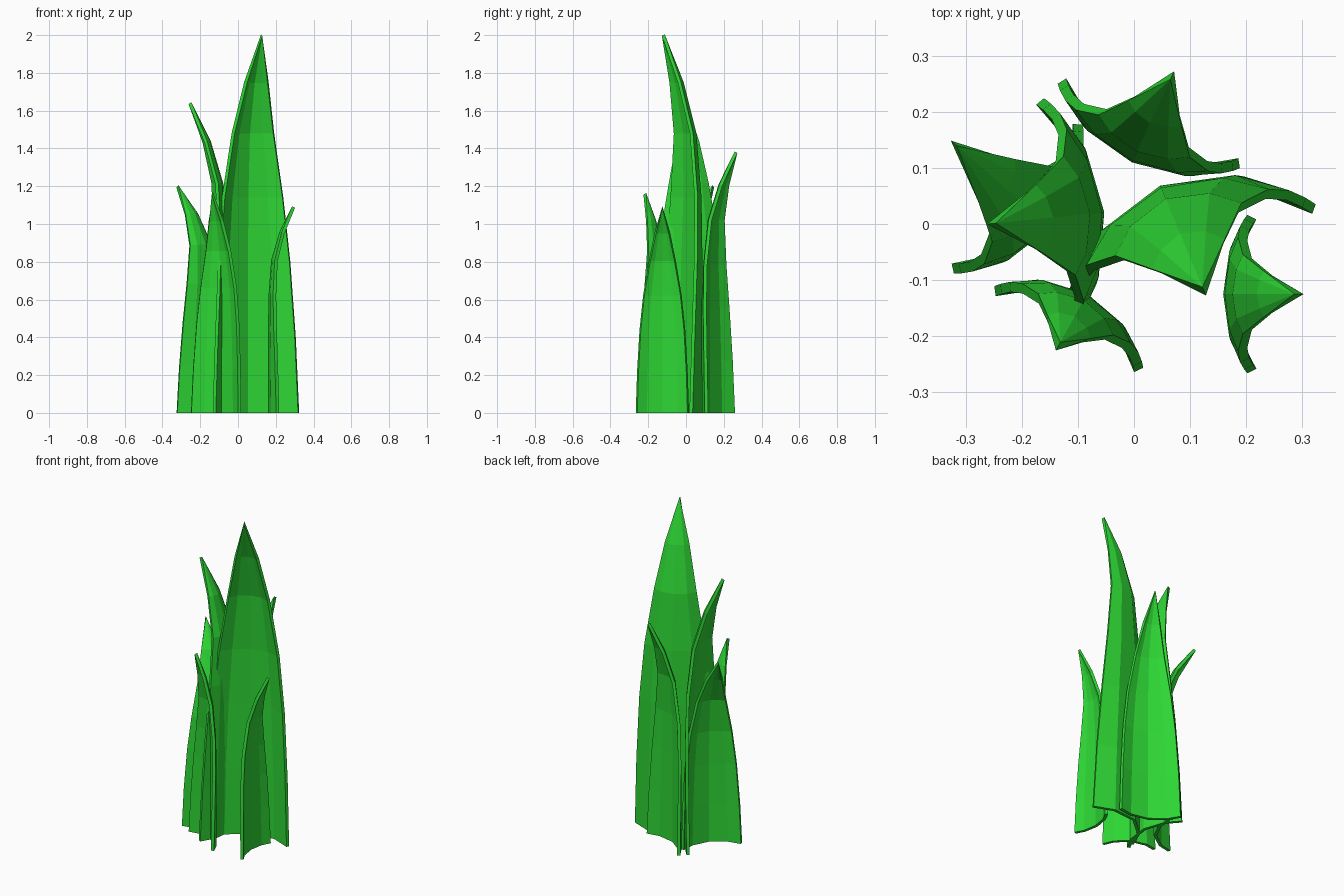
import bpy, bmesh
from mathutils import Vector

if "Cube" in bpy.data.objects:
    bpy.data.objects.remove(bpy.data.objects["Cube"])

green = bpy.data.materials.new("leaf_green")
green.diffuse_color = (0.027, 0.68, 0.035, 1)
green.use_nodes = True
green.node_tree.nodes["Principled BSDF"].inputs["Base Color"].default_value = green.diffuse_color

# Shared blade outline: height, width, cup depth and forward lean fractions
OUTLINE = [(0, 1, 1, 0), (.2, .95, .87, 0), (.4, .86, .7, 0), (.57, .72, .55, .02),
           (.74, .49, .42, .13), (.875, .27, .28, .47)]
ACROSS = (-1, -.62, 0, .62, 1)


def blade(name, spine, facing, height, half_width, cup, lean):
    """Cupped blade: trough section, tapering upwards, tip curling outwards."""
    d = Vector((*facing, 0)).normalized()
    p = Vector((-d.y, d.x, 0))
    base = Vector((*spine, 0))
    bm = bmesh.new()
    rings = []
    for t, w, c, l in OUTLINE:
        ring = []
        for s in ACROSS:
            depth = cup * c * abs(s) ** 2.2
            co = base + p * s * w * half_width + d * (depth + lean * l)
            co.z = height * t
            ring.append(bm.verts.new(co))
        rings.append(ring)
    for a, b in zip(rings, rings[1:]):
        for i in range(4):
            bm.faces.new((a[i], a[i + 1], b[i + 1], b[i]))
    # pointed tip
    tip = bm.verts.new(base + d * lean + Vector((0, 0, height)))
    for i in range(4):
        bm.faces.new((rings[-1][i], rings[-1][i + 1], tip))
    bmesh.ops.recalc_face_normals(bm, faces=bm.faces)
    mesh = bpy.data.meshes.new(name)
    bm.to_mesh(mesh)
    bm.free()
    mesh.materials.append(green)
    obj = bpy.data.objects.new(name, mesh)
    bpy.context.collection.objects.link(obj)
    thick = obj.modifiers.new("thickness", 'SOLIDIFY')
    thick.thickness = 0.018
    thick.offset = 0


# Six blades in a clump
blade("tall_blade", (.05, .06), (.385, -.923), 2.0, .237, .135, .195)
blade("left_blade", (-.062, .02), (-.995, -.1), 1.64, .208, .085, .193)
blade("back_blade", (0, .118), (.42, .906), 1.38, .174, .07, .162)
blade("outer_left_blade", (-.155, .0), (-.75, .65), 1.2, .17, .075, .22)
blade("front_left_blade", (-.088, -.132), (-.48, -.875), 1.16, .146, .066, .098)
blade("right_blade", (.168, -.125), (1, 0), 1.09, .137, .042, .126)
